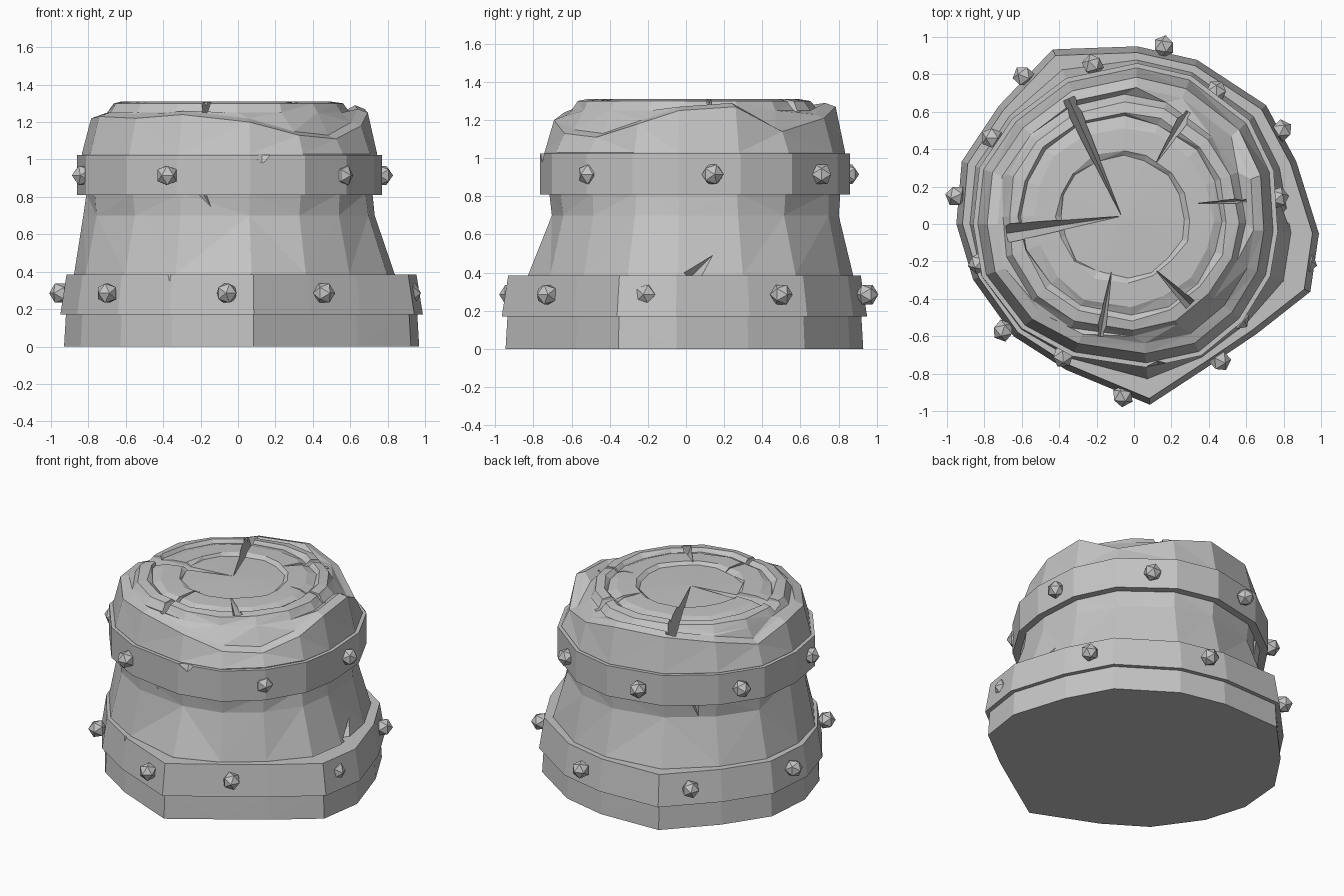
import bpy, bmesh, math, random
from mathutils import Vector

random.seed(4)
if "Cube" in bpy.data.objects:
    bpy.data.objects.remove(bpy.data.objects["Cube"], do_unlink=True)

grey = bpy.data.materials.new("plain_grey")
grey.use_nodes = True
grey.diffuse_color = (0.55, 0.55, 0.55, 1)
grey.node_tree.nodes["Principled BSDF"].inputs["Base Color"].default_value = (0.55, 0.55, 0.55, 1)

# Outline: angle, foot radius, upper radius, bark rim height
OUTLINE = [
    (-161, .91, .86, 1.23), (-137, .88, .82, 1.22), (-115, .86, .78, 1.24),
    (-85, .97, .77, 1.2), (-63, .86, .79, 1.13), (-42, .88, .78, 1.11),
    (-21, 1.01, .78, 1.18), (-3, .99, .77, 1.25), (21, .93, .8, 1.27),
    (42, .95, .83, 1.14), (69, .94, .85, 1.21), (89, .95, .86, 1.27),
    (115, 1.03, .86, 1.26), (139, .96, .86, 1.22), (160, .98, .88, 1.16),
    (180, .95, .86, 1.22)]
CENTRE = Vector((-.06, .04, 0))


def polar(angle, radius, z):
    a = math.radians(angle)
    return Vector((radius * math.cos(a), radius * math.sin(a), z))


def finish(name, bm):
    bmesh.ops.recalc_face_normals(bm, faces=bm.faces)
    mesh = bpy.data.meshes.new(name)
    bm.to_mesh(mesh)
    bm.free()
    mesh.materials.append(grey)
    obj = bpy.data.objects.new(name, mesh)
    bpy.context.collection.objects.link(obj)
    return obj


def loft(name, rings, closed=False, tip=None):
    """Skin rings of points; either join last to first, or cap the ends."""
    bm = bmesh.new()
    loops = [[bm.verts.new(p) for p in ring] for ring in rings]
    pairs = list(zip(loops, loops[1:]))
    if closed:
        pairs.append((loops[-1], loops[0]))
    n = len(OUTLINE)
    for low, high in pairs:
        for i in range(n):
            j = (i + 1) % n
            bm.faces.new((low[i], low[j], high[j], high[i]))
    if not closed:
        bm.faces.new(loops[0][::-1])
        centre = bm.verts.new(tip)
        for i in range(n):
            bm.faces.new((loops[-1][i], loops[-1][(i + 1) % n], centre))
    walls = [f for f in bm.faces if len(f.verts) == 4]
    bmesh.ops.triangulate(bm, faces=walls, quad_method='SHORT_EDGE')
    return finish(name, bm)


def cut(target, tip, end, width, depth, out):
    """Carve a tapering V-shaped crack that widens and deepens towards end."""
    tip, end, out = Vector(tip), Vector(end), Vector(out).normalized()
    side = (end - tip).cross(out).normalized() * width
    lift = out * .15
    bm = bmesh.new()
    for p in (tip - out * .01, tip + lift + side * .3, tip + lift - side * .3,
              end + side, end - side, end + lift + side,
              end + lift - side, end - out * depth):
        bm.verts.new(p)
    hull = bmesh.ops.convex_hull(bm, input=bm.verts)
    loose = {v for v in hull["geom_interior"] if isinstance(v, bmesh.types.BMVert)}
    bmesh.ops.delete(bm, geom=list(loose), context='VERTS')
    cutter = finish("crack_cutter", bm)
    cutter.hide_render = True
    mod = target.modifiers.new("crack", 'BOOLEAN')
    mod.operation, mod.solver, mod.object = 'DIFFERENCE', 'EXACT', cutter
    bpy.context.view_layer.update()
    graph = bpy.context.evaluated_depsgraph_get()
    carved = bpy.data.meshes.new_from_object(target.evaluated_get(graph))
    target.modifiers.clear()
    target.data = carved
    bpy.data.objects.remove(cutter, do_unlink=True)


# Stump body: flared foot, narrow waist, swollen top with ragged bark rim
def ring(z, radius):
    return [polar(a, radius(foot, top), z) for a, foot, top, rim in OUTLINE]


rings = [
    ring(0, lambda f, t: f - .02),
    ring(.17, lambda f, t: f - .03),
    ring(.39, lambda f, t: .4 * f + .6 * t - .02),
    ring(.7, lambda f, t: t - .05 + random.uniform(-.02, .02)),
    ring(.82, lambda f, t: t - .05),
    ring(1.03, lambda f, t: t - .025),
    [polar(a, t - .075, rim) for a, f, t, rim in OUTLINE],
    [polar(a, t - .13, rim + .02) for a, f, t, rim in OUTLINE]]

# Growth rings stepped into the cut top
for radius, z in ((.65, 1.25), (.615, 1.3), (.56, 1.31), (.535, 1.285),
                  (.48, 1.305), (.36, 1.31), (.33, 1.29)):
    rings.append([CENTRE + polar(a, radius + random.uniform(-.012, .012), z)
                  for a, *_ in OUTLINE])
stump = loft("stump", rings, tip=CENTRE + Vector((0, 0, 1.3)))

# Cracks in the top: start, end, half width, depth
UP = (0, 0, 1)
for sx, sy, ex, ey, width, depth in (
        (-.07, .05, -.35, .67, .04, .14), (-.08, .04, -.68, -.05, .05, .12),
        (.12, .33, .29, .6, .035, .08), (.34, .11, .6, .125, .015, .06),
        (.12, -.25, .3, -.43, .03, .08), (-.12, -.25, -.18, -.6, .025, .09)):
    cut(stump, (sx, sy, 1.3), (ex, ey, 1.29), width, depth, UP)

# Splits in the waist
cut(stump, (-.02, -.8, .54), (-.21, -.73, .84), .05, .1, (-.1, -1, 0))
cut(stump, (.78, .14, .49), (.84, .02, .37), .05, .08, (1, .05, 0))
cut(stump, (-.6, .61, .52), (-.52, .65, .84), .05, .1, (-1, 1, 0))


# Two hoops around the stump
def hoop(name, low, high, outer_low, outer_high, thick):
    return loft(name, [ring(low, lambda f, t: outer_low(f, t) - thick),
                       ring(low, outer_low), ring(high, outer_high),
                       ring(high, lambda f, t: outer_high(f, t) - thick)], closed=True)


lower_band = hoop("lower_band", .17, .385, lambda f, t: f, lambda f, t: f * .965, .13)
upper_band = hoop("upper_band", .81, 1.025, lambda f, t: t, lambda f, t: t, .1)
cut(lower_band, (-.37, -.76, .34), (-.37, -.76, .42), .07, .04, (-.4, -1, 0))
cut(upper_band, (.13, -.76, .98), (.13, -.76, 1.05), .1, .04, (.1, -1, 0))


# Faceted studs on the hoops
def studs(name, places, z):
    for k, (x, y) in enumerate(places, 1):
        bm = bmesh.new()
        bmesh.ops.create_icosphere(bm, subdivisions=1, radius=.06)
        stud = finish(f"{name}_{k}", bm)
        stud.location = (x, y, z)
        stud.rotation_euler = Vector((x, y, 0)).to_track_quat('Z', 'Y').to_euler()


studs("lower_stud", [(.16, .95), (.79, .5), (.92, -.21), (.46, -.73),
                     (-.06, -.92), (-.7, -.57), (-.95, .15), (-.59, .79)], .285)
studs("upper_stud", [(-.22, .85), (.44, .71), (.77, .14), (.56, -.51),
                     (-.38, -.71), (-.83, -.21), (-.76, .46)], .915)
